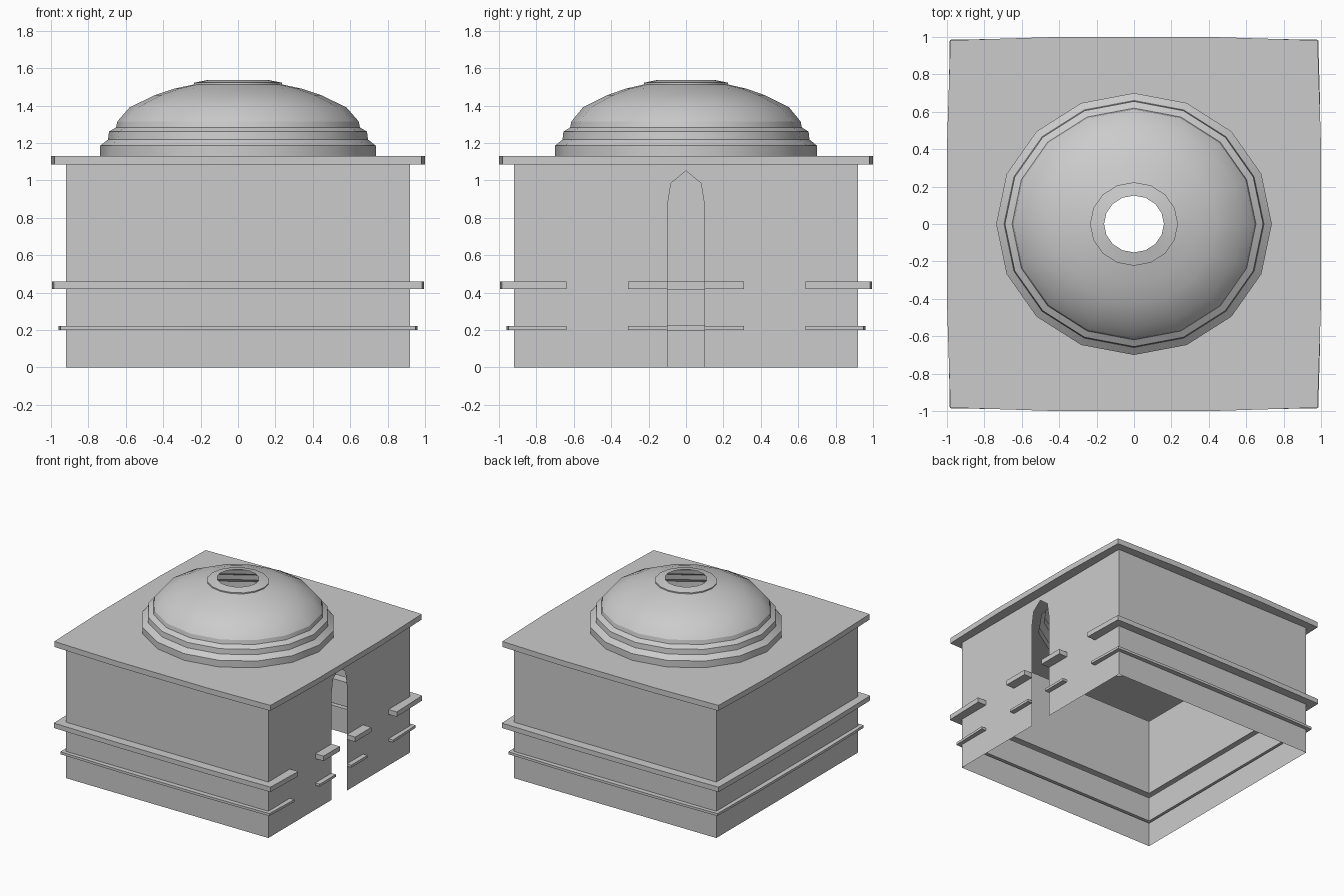
import bpy, bmesh
from math import cos, sin, tan, pi, radians

if "Cube" in bpy.data.objects:
    bpy.data.objects.remove(bpy.data.objects["Cube"])

stone = bpy.data.materials.new("grey_stone")
stone.use_nodes = True
GREY = (0.6, 0.6, 0.6, 1)
stone.diffuse_color = GREY
stone.node_tree.nodes["Principled BSDF"].inputs["Base Color"].default_value = GREY

SIDES = 16
WALL = 0.92
SQUASH = 0.95          # dome is slightly shorter front to back
DOOR, GAP_IN, GAP_OUT = 0.10, 0.31, 0.64
EAVES, ROOF = 1.085, 1.13


def finish(name, quads):
    """Make an object out of face corner lists."""
    bm = bmesh.new()
    for q in quads:
        bm.faces.new([bm.verts.new(p) for p in q])
    bmesh.ops.remove_doubles(bm, verts=bm.verts, dist=0.0005)
    mesh = bpy.data.meshes.new(name)
    bm.to_mesh(mesh)
    bm.free()
    mesh.materials.append(stone)
    mesh.shade_smooth()
    mesh.set_sharp_from_angle(angle=radians(30))
    obj = bpy.data.objects.new(name, mesh)
    bpy.context.collection.objects.link(obj)
    return obj


def skin(a, b):
    """Quads between two open or closed point rows."""
    return [(a[i], a[i + 1], b[i + 1], b[i]) for i in range(len(a) - 1)]


def at(points, z):
    return [(x, y, z) for x, y in points]


def square_point(k, half, corner):
    """Point k of 16 on a square whose sides bow out from corner to half."""
    t = 2 * pi * k / SIDES
    c, s = cos(t), sin(t)
    big = max(abs(c), abs(s))
    r = corner if k % 4 == 2 else half
    return (r * c / big, r * s / big)


def square(half, corner):
    return [square_point(k, half, corner) for k in range(SIDES + 1)]


def ellipse(r):
    return [(r * cos(2 * pi * k / SIDES), r * SQUASH * sin(2 * pi * k / SIDES))
            for k in range(SIDES + 1)]


def plan(half, corner):
    """Wall line from one door jamb, around the building, to the other."""
    start = [(half, y) for y in (DOOR, GAP_IN, GAP_OUT)]
    middle = [square_point(k, half, corner) for k in range(2, SIDES - 1)]
    return start + middle + [(x, -y) for x, y in reversed(start)]


# Walls, a thin shell with two hollow projecting bands
wall = plan(WALL, WALL)
last = len(wall) - 2
gaps = (1, last - 1)
faces = []
bands = [(0.20, 0.22, 0.96, 0.95), (0.42, 0.46, 0.995, 0.985)]
z = 0.0
for low, high, half, corner in bands:
    faces += skin(at(wall, z), at(wall, low))
    outer = plan(half, corner)
    rows = [at(wall, low), at(outer, low), at(outer, high), at(wall, high)]
    strips = [skin(rows[j], rows[j + 1]) for j in range(3)]
    plain = skin(rows[0], rows[3])
    for i in range(last + 1):
        if i in gaps:
            faces.append(plain[i])
            continue
        faces += [s[i] for s in strips]
        if i == 0 or i - 1 in gaps:
            faces.append([r[i] for r in rows])
        if i == last or i + 1 in gaps:
            faces.append([r[i + 1] for r in reversed(rows)])
    z = high
faces += skin(at(wall, z), at(wall, EAVES))

# Wall panel over the pointed doorway
for s in (1, -1):
    arch = [(DOOR, 0.86), (DOOR, EAVES), (0, EAVES), (0, 1.05), (0.08, 0.985)]
    panel = [(WALL, s * y, h) for y, h in arch]
    faces.append(panel[::-1] if s > 0 else panel)
finish("walls_with_bands", faces)

# Roof slab with a round opening under the dome
edge = square(1.0, 0.982)
rows = [at(square(WALL, WALL), EAVES), at(edge, EAVES), at(edge, ROOF),
        at(ellipse(0.737), ROOF)]
finish("roof_slab", sum((skin(rows[j], rows[j + 1]) for j in range(3)), []))


def turned(name, profile):
    rows = [at(ellipse(r), h) for r, h in profile]
    finish(name, sum((skin(a, b) for a, b in zip(rows, rows[1:])), []))


# Stepped drum, dome and rim of the round skylight
turned("stepped_drum", [(0.737, ROOF), (0.737, 1.185), (0.695, 1.218),
                        (0.69, 1.26), (0.652, 1.283), (0.645, 1.315)])
turned("dome", [(0.645, 1.315), (0.58, 1.39), (0.445, 1.455),
                (0.34, 1.49), (0.235, 1.513)])
turned("skylight_rim", [(0.235, 1.513), (0.235, 1.522), (0.16, 1.537)])
